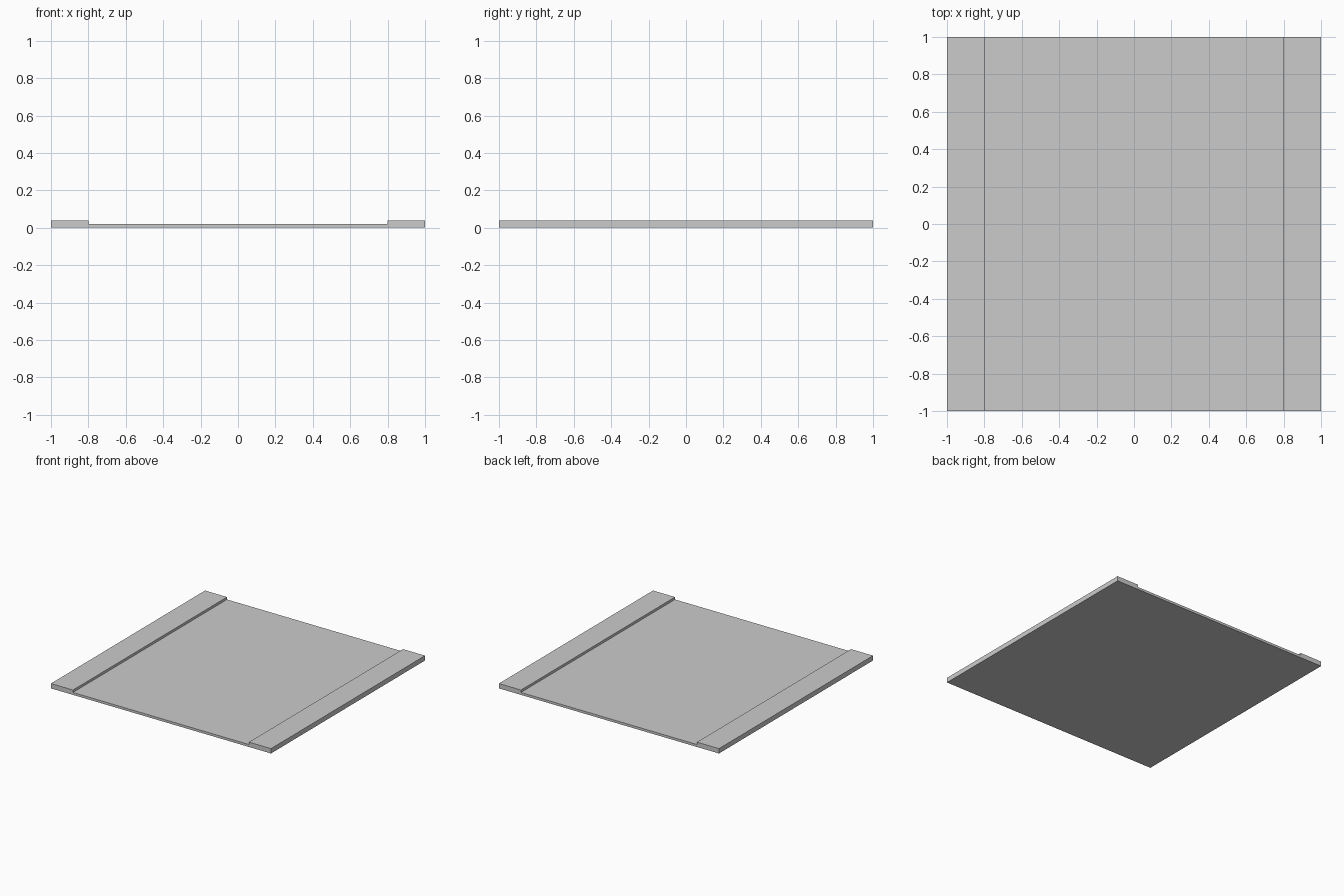
import bpy, bmesh

if "Cube" in bpy.data.objects:
    bpy.data.objects.remove(bpy.data.objects["Cube"])

HALF = 1.0       # half width and half depth
INNER = 0.8      # inner edge of the raised side strips
PANEL_Z = 0.02   # top of the thin middle panel
STRIP_Z = 0.04   # top of the side strips

# Cross-section: right half, then mirrored to the left
right = [(HALF, 0), (HALF, STRIP_Z), (INNER, STRIP_Z), (INNER, PANEL_Z)]
profile = right + [(-x, z) for x, z in reversed(right)]

# Panel with raised side strips, extruded front to back
bm = bmesh.new()
face = bm.faces.new([bm.verts.new((x, -HALF, z)) for x, z in profile])
result = bmesh.ops.extrude_face_region(bm, geom=[face])
moved = [v for v in result["geom"] if isinstance(v, bmesh.types.BMVert)]
bmesh.ops.translate(bm, verts=moved, vec=(0, 2 * HALF, 0))
bmesh.ops.recalc_face_normals(bm, faces=bm.faces)

mesh = bpy.data.meshes.new("panel_with_side_strips")
bm.to_mesh(mesh)
bm.free()
obj = bpy.data.objects.new("panel_with_side_strips", mesh)
bpy.context.collection.objects.link(obj)
